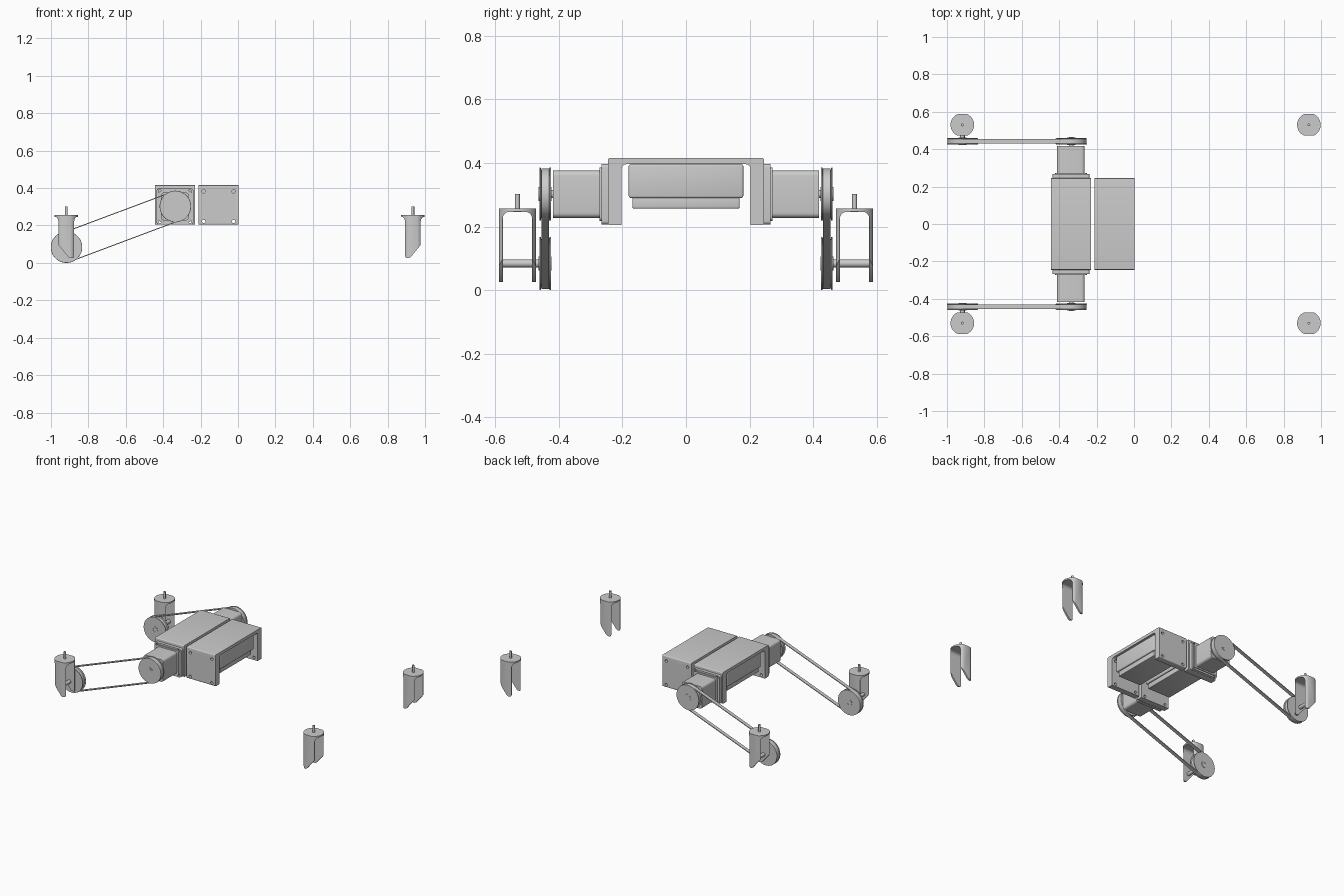
import bpy, bmesh, math
from mathutils import Vector

if "Cube" in bpy.data.objects:
    bpy.data.objects.remove(bpy.data.objects["Cube"])


def finish(name, bm, bevel=0.0):
    bmesh.ops.remove_doubles(bm, verts=bm.verts, dist=1e-5)
    if bevel:
        edges = [e for e in bm.edges if len(e.link_faces) == 2 and e.calc_face_angle() > 0.6]
        bmesh.ops.bevel(bm, geom=edges, offset=bevel, segments=3, profile=0.5, affect='EDGES')
    bmesh.ops.recalc_face_normals(bm, faces=bm.faces)
    me = bpy.data.meshes.new(name)
    bm.to_mesh(me)
    bm.free()
    ob = bpy.data.objects.new(name, me)
    bpy.context.collection.objects.link(ob)
    smooth(ob)
    return ob


def smooth(ob):
    for p in ob.data.polygons:
        p.use_smooth = True
    ob.data.set_sharp_from_angle(angle=math.radians(30))


def prism(name, pts, axis, a, b, bevel=0.0):
    """Extrude a 2D outline along an axis; outline is the other two axes in order."""
    def place(p, t):
        v = list(p)
        v.insert('xyz'.index(axis), t)
        return Vector(v)
    bm = bmesh.new()
    f = bm.faces.new([bm.verts.new(place(p, a)) for p in pts])
    r = bmesh.ops.extrude_face_region(bm, geom=[f])
    shift = place((0, 0), b - a)
    bmesh.ops.translate(bm, vec=shift, verts=[v for v in r['geom'] if isinstance(v, bmesh.types.BMVert)])
    return finish(name, bm, bevel)


def box(name, x, y, z, bevel=0.0):
    return prism(name, [(x[0], z[0]), (x[1], z[0]), (x[1], z[1]), (x[0], z[1])], 'y', y[0], y[1], bevel)


def circle(c, r, n=32):
    return [(c[0] + r * math.cos(2 * math.pi * i / n), c[1] + r * math.sin(2 * math.pi * i / n)) for i in range(n)]


def rounded(x, z, r, n=5):
    pts = []
    for k, (cx, cz) in enumerate([(x[1] - r, z[1] - r), (x[0] + r, z[1] - r), (x[0] + r, z[0] + r), (x[1] - r, z[0] + r)]):
        for i in range(n + 1):
            t = math.pi / 2 * (k + i / n)
            pts.append((cx + r * math.cos(t), cz + r * math.sin(t)))
    return pts


def combine(ob, cutter, op='DIFFERENCE'):
    m = ob.modifiers.new('cut', 'BOOLEAN')
    m.operation, m.object, m.solver = op, cutter, 'EXACT'
    dg = bpy.context.evaluated_depsgraph_get()
    me = bpy.data.meshes.new_from_object(ob.evaluated_get(dg))
    ob.modifiers.clear()
    ob.data = me
    bpy.data.objects.remove(cutter)
    smooth(ob)


def pulley(name, cx, cz, y, sy):
    # grooved wheel, turned about the y axis
    prof = [(0.012, .020), (.022, .020), (.022, .018), (.083, .018), (.084, .014), (.076, .012),
            (.076, -.012), (.084, -.014), (.083, -.018), (.022, -.018), (.022, -.020), (.012, -.020)]
    bm = bmesh.new()
    vs = [bm.verts.new((cx + r, sy * (y + h), cz)) for r, h in prof]
    es = [bm.edges.new((vs[i], vs[(i + 1) % len(vs)])) for i in range(len(vs))]
    bmesh.ops.spin(bm, geom=vs + es, cent=(cx, sy * y, cz), axis=(0, 1, 0), angle=2 * math.pi, steps=48)
    return finish(name, bm)


UP, LOW, PY = (-.335, .302), (-.917, .084), .443


def belt(name, sy):
    # closed loop around both pulleys
    d = Vector((UP[0] - LOW[0], UP[1] - LOW[1]))
    base = math.atan2(d.y, d.x)
    rings = []
    for r in (.081, .076):
        ring = []
        for c, start in ((UP, base - math.pi / 2), (LOW, base + math.pi / 2)):
            for i in range(25):
                t = start + math.pi * i / 24
                ring.append((c[0] + r * math.cos(t), c[1] + r * math.sin(t)))
        rings.append(ring)
    bm = bmesh.new()
    loops = [[bm.verts.new((p[0], sy * (PY + h), p[1])) for p in rings[k]]
             for k, h in ((0, -.012), (0, .012), (1, .012), (1, -.012))]
    n = len(loops[0])
    for a in range(4):
        A, B = loops[a], loops[(a + 1) % 4]
        for i in range(n):
            j = (i + 1) % n
            bm.faces.new((A[i], A[j], B[j], B[i]))
    return finish(name, bm)


# two U brackets, each carrying a stepped box
for name, x0, x1 in (('drive', -.445, -.23), ('front', -.211, .004)):
    cx = (x0 + x1) / 2
    br = prism(name + '_bracket', rounded((-.245, .245), (.205, .416), .006), 'x', x0, x1)
    combine(br, prism('cutter', rounded((-.203, .203), (.05, .396), .015), 'x', x0 - .1, x1 + .1))
    for sx in (-1, 1):
        for z in (.222, .382):
            combine(br, prism('cutter', circle((cx + sx * .08, z), .009, 16), 'y', -.4, .4))
    box(name + '_box_body', (x0 + .012, x1 - .012), (-.18, .18), (.29, .396), .006)
    box(name + '_box_lid', (x0 + .022, x1 - .022), (-.168, .168), (.257, .292), .004)

for sy, side in ((-1, 'left'), (1, 'right')):
    # motor with mounting flange
    fl = prism(side + '_motor_flange', rounded((-.436, -.238), (.206, .397), .012), 'y', sy * .244, sy * .266)
    for sx in (-1, 1):
        for z in (.222, .382):
            combine(fl, prism('cutter', circle((-.3375 + sx * .08, z), .009, 16), 'y', sy * .2, sy * .3))
    prism(side + '_motor_step', rounded((-.422, -.252), (.218, .386), .012), 'y', sy * .262, sy * .272)
    prism(side + '_motor_body', rounded((-.411, -.264), (.227, .376), .016), 'y', sy * .268, sy * .418)
    prism(side + '_motor_shaft', circle(UP, .0122, 20), 'y', sy * .41, sy * .464)

    # belt drive
    pulley(side + '_motor_pulley', *UP, PY, sy)
    pulley(side + '_wheel_pulley', *LOW, PY, sy)
    belt(side + '_belt', sy)
    prism(side + '_axle', circle((LOW[0], LOW[1]), .0122, 20), 'y', sy * .424, sy * .585)

    # caster forks at the four corners
    for cx, d, end in ((-.918, -1, 'rear'), (.935, 1, 'front')):
        cy = sy * .53
        name = side + '_' + end + '_fork'
        leg = [(.066, .256), (.066, .25), (.048, .236), (.041, .222), (.041, .095), (-.012, .03),
               (-.022, .025), (-.036, .025), (-.041, .035), (-.041, .222), (-.048, .236), (-.066, .25), (-.066, .256)]
        fork = prism(name, [(cx + d * x, z) for x, z in leg], 'y', cy - .058, cy + .058)
        combine(fork, prism('cutter', circle((cx, cy), .063, 48), 'z', -.1, .4), 'INTERSECT')
        combine(fork, prism('cutter', rounded((cy - .046, cy + .046), (-.1, .246), .02), 'x', cx - .2, cx + .2))
        prism(name + '_stem', circle((cx, cy), .0075, 16), 'z', .25, .302)
